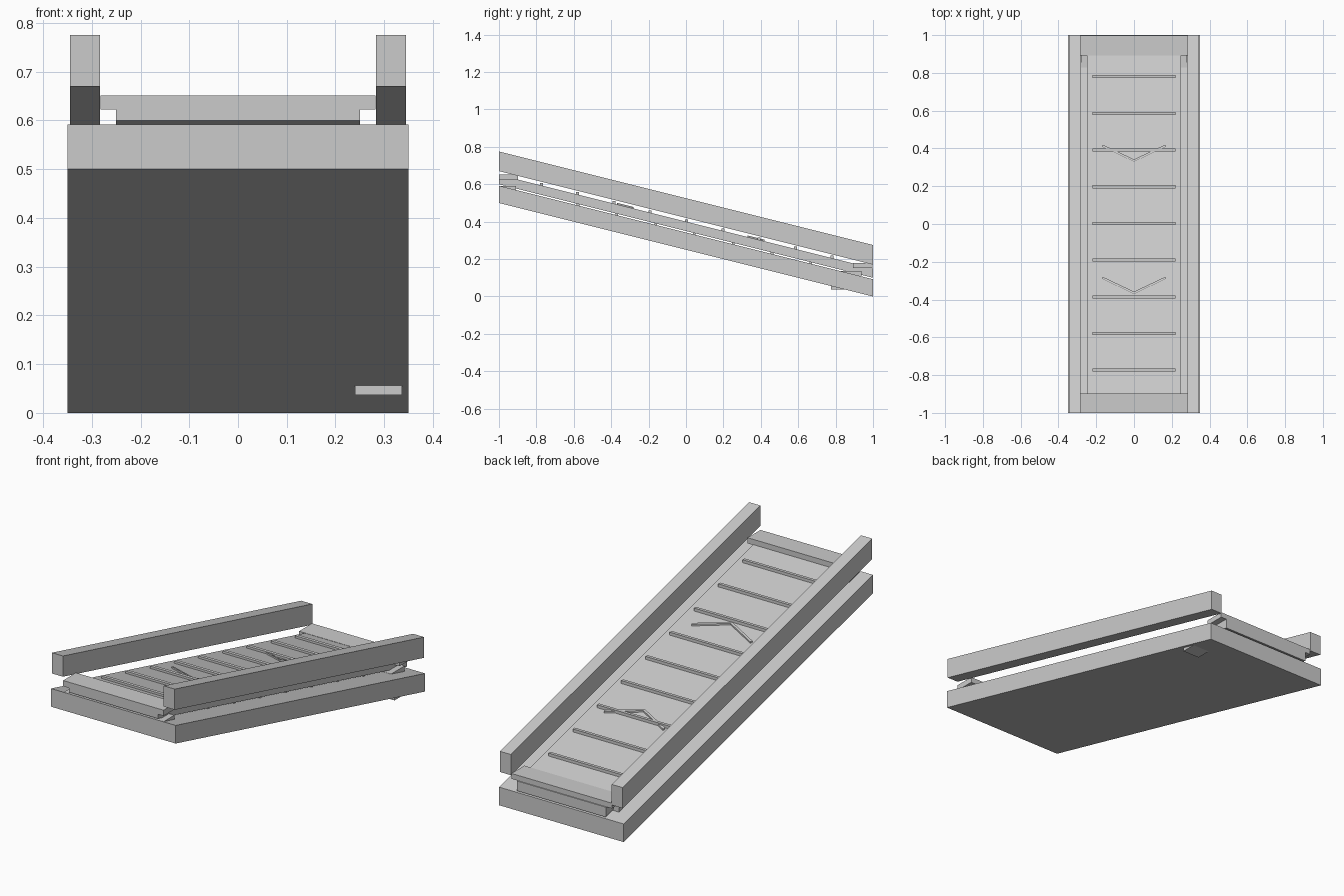
import bpy

if "Cube" in bpy.data.objects:
    bpy.data.objects.remove(bpy.data.objects["Cube"])

SLOPE = -0.25  # the conveyor drops towards the back


def prism(name, outline, z0, z1, slope=SLOPE):
    """Extrude a plan outline (counter-clockwise) vertically, sheared along y."""
    n = len(outline)
    verts = [(x, y, z + slope * y) for z in (z0, z1) for x, y in outline]
    faces = [tuple(reversed(range(n))), tuple(range(n, 2 * n))]
    faces += [(i, (i + 1) % n, n + (i + 1) % n, n + i) for i in range(n)]
    mesh = bpy.data.meshes.new(name)
    mesh.from_pydata(verts, [], faces)
    ob = bpy.data.objects.new(name, mesh)
    bpy.context.collection.objects.link(ob)
    return ob


def box(name, x0, x1, y0, y1, z0, z1, slope=0.0):
    return prism(name, [(x0, y0), (x1, y0), (x1, y1), (x0, y1)], z0, z1, slope)


# sloping base and belt (heights given at y = 0)
box("base", -0.35, 0.35, -1, 1, 0.25, 0.342, SLOPE)
box("belt", -0.25, 0.25, -1, 1, 0.35, 0.40, SLOPE)

# side rails
for side, x0 in (("left", -0.345), ("right", 0.283)):
    box("rail_" + side, x0, x0 + 0.062, -1, 1, 0.42, 0.525, SLOPE)

# level end rollers, upper and lower
box("front_end_cap", -0.282, 0.282, -1, -0.897, 0.622, 0.651)
box("back_end_cap", -0.282, 0.282, 0.893, 0.997, 0.151, 0.178)
box("front_lower_cap", -0.28, 0.28, -0.995, -0.91, 0.562, 0.591)
box("back_lower_cap", -0.28, 0.28, 0.828, 0.937, 0.109, 0.136)

# level cleats across the belt
for i in range(9):
    y = (i - 4) * 0.1942 + 0.003
    z = 0.40 + SLOPE * y
    box(f"cleat_{i}", -0.22, 0.22, y - 0.008, y + 0.008, z - 0.004, z + 0.013)

# return cleats under the belt
for i in range(7):
    y = (i - 3) * 0.2075 + 0.045
    z = 0.346 + SLOPE * y
    box(f"return_cleat_{i}", -0.24, 0.24, y - 0.007, y + 0.007, z - 0.008, z + 0.006)

# V-shaped direction arrows on the belt
for name, y in (("front_arrow", -0.37), ("back_arrow", 0.33)):
    for side, s in (("left", -1), ("right", 1)):
        pts = [(0, y), (s * 0.17, y + 0.08), (s * 0.165, y + 0.09), (0, y + 0.012)]
        prism(f"{name}_{side}", pts if s > 0 else pts[::-1], 0.395, 0.408)

# small control box under the low end
box("control_box", 0.24, 0.336, 0.775, 0.875, 0.037, 0.058)
